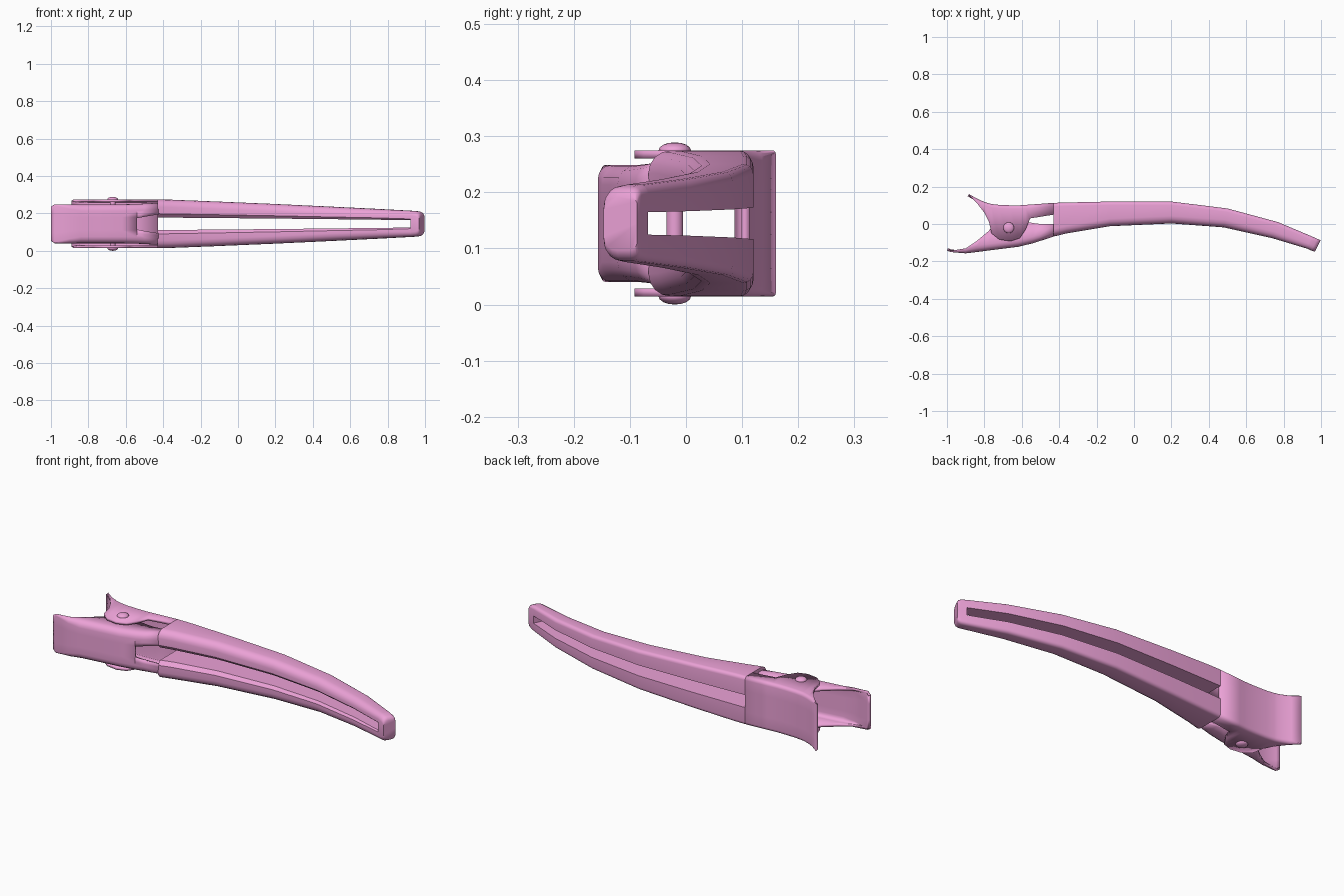
import bpy, bmesh, math

if "Cube" in bpy.data.objects:
    bpy.data.objects.remove(bpy.data.objects["Cube"])

ZC = 0.1445
pink = bpy.data.materials.new("pink_plastic")
pink.diffuse_color = (0.84, 0.36, 0.68, 1)
pink.use_nodes = True
pink.node_tree.nodes["Principled BSDF"].inputs["Base Color"].default_value = pink.diffuse_color


def finish(ob, angle=40):
    ob.data.materials.append(pink)
    bpy.ops.object.select_all(action='DESELECT')
    ob.select_set(True)
    bpy.context.view_layer.objects.active = ob
    bpy.ops.object.shade_smooth_by_angle(angle=math.radians(angle))


def corner(w, y, r, d, n=4):
    """Rounded corner from the face at height y round to the side at z = w."""
    return [(w - r + r * math.sin(a), y + d * r * (1 - math.cos(a)))
            for a in (math.pi / 2 * i / n for i in range(n + 1))]


def loft(name, runs, closed, outward=0):
    """Skin each run of (x, lean, section) on both sides of the centre plane."""
    bm = bmesh.new()
    for run in runs:
        for side in (1, -1):
            rings = []
            for x, lean, pts in run:
                ytop = max(p[1] for p in pts)
                rings.append([bm.verts.new((x + lean * (y - ytop), y, ZC + side * z))
                              for z, y in pts])
            n = len(rings[0])
            for a, b in zip(rings, rings[1:]):
                for i in range(n if closed else n - 1):
                    j = (i + 1) % n
                    bm.faces.new((a[i], a[j], b[j], b[i]))
            if closed:
                bm.faces.new(rings[0])
                bm.faces.new(rings[-1])
    bmesh.ops.remove_doubles(bm, verts=bm.verts, dist=0.0004)
    if closed:
        # drop the walls buried inside the joined frame
        inner = [f for f in bm.faces
                 if all(abs(v.co.z - ZC) < 1e-4 for v in f.verts)]
        bmesh.ops.delete(bm, geom=inner, context='FACES')
    bmesh.ops.recalc_face_normals(bm, faces=bm.faces)
    if outward and sum(f.normal.y * f.calc_area() for f in bm.faces) * outward < 0:
        bmesh.ops.reverse_faces(bm, faces=bm.faces)
    me = bpy.data.meshes.new(name)
    bm.to_mesh(me)
    bm.free()
    ob = bpy.data.objects.new(name, me)
    bpy.context.collection.objects.link(ob)
    if not closed:
        m = ob.modifiers.new("thickness", 'SOLIDIFY')
        m.thickness, m.offset = 0.014, -1
    finish(ob)
    return ob


# Long slotted jaws, closed together
def arm_section(yf, yb, w, s, c):
    h = yb - yf
    front = corner(w, yf, min(0.04, 0.4 * h), 1)
    back = corner(w, yb, min(0.018, 0.25 * h), -1)
    return [(s, yf + c), (s + c, yf)] + front + back[::-1] + [(s, yb)]


# x, lean, front y, back y, half width, half slot, slot chamfer
arms = [(-0.43, 0, -0.067, 0.113, 0.130, 0.034, 0.020),
        (-0.36, 0, -0.050, 0.115, 0.129, 0.033, 0.020),
        (-0.13, 0, -0.012, 0.120, 0.120, 0.031, 0.018),
        (0.20, 0, 0.003, 0.120, 0.106, 0.028, 0.015),
        (0.50, 0.2, -0.018, 0.083, 0.092, 0.025, 0.012),
        (0.77, 0.4, -0.075, 0.010, 0.079, 0.022, 0.010),
        (0.955, 0.5, -0.131, -0.068, 0.069, 0.020, 0.006)]
tip = [(0.955, 0.5, -0.131, -0.068, 0.069, 0, 0.0),
       (0.98, 0.5, -0.142, -0.079, 0.066, 0, 0.0),
       (0.992, 0.5, -0.146, -0.084, 0.060, 0, 0.0),
       (0.998, 0.5, -0.147, -0.087, 0.048, 0, 0.0)]
loft("slotted_jaws", [[(a[0], a[1], arm_section(*a[2:])) for a in run]
                      for run in (arms, tip)], True)


# Handle plates with ears folded down the sides
def plate_section(y, edge, w, s, r, d):
    r = min(r, abs(edge - y) * 0.9)
    return [(s, y), (s + (w - r - s) * 0.5, y)] + corner(w, y, r, d) + [(w, edge)]


# x, outer y, ear edge y
back = [(-0.882, 0.160, 0.154), (-0.84, 0.136, 0.112), (-0.80, 0.118, 0.060),
        (-0.775, 0.110, 0.010), (-0.762, 0.107, -0.05), (-0.72, 0.102, -0.083),
        (-0.66, 0.100, -0.092), (-0.61, 0.100, -0.075), (-0.58, 0.102, -0.03),
        (-0.555, 0.104, 0.030), (-0.43, 0.113, 0.050)]
loft("back_handle", [[(x, 0, plate_section(y, e, 0.130, 0, 0.018, -1))
                      for x, y, e in back]], False, 1)

# x, outer y, ear edge y, half width, half slot
front = [(-1.0, -0.142, -0.138, 0.092, 0), (-0.98, -0.150, -0.143, 0.104, 0),
         (-0.90, -0.157, -0.130, 0.104, 0), (-0.84, -0.150, -0.090, 0.104, 0),
         (-0.78, -0.142, -0.040, 0.104, 0), (-0.74, -0.137, 0.005, 0.104, 0),
         (-0.62, -0.122, 0.020, 0.104, 0), (-0.54, -0.103, 0.005, 0.106, 0)]
notch = [(-0.54, -0.103, 0.005, 0.106, 0.030), (-0.50, -0.090, 0.0, 0.108, 0.038),
         (-0.425, -0.066, 0.0, 0.112, 0.050)]
loft("front_handle", [[(x, 0, plate_section(y, e, w, s, 0.035, 1))
                       for x, y, e, w, s in run] for run in (front, notch)], False, -1)

# Hinge pin with domed heads
bpy.ops.mesh.primitive_cylinder_add(vertices=16, radius=0.015, depth=0.26,
                                    location=(-0.67, -0.02, ZC))
bpy.context.object.name = "hinge_pin"
finish(bpy.context.object)
for side, label in ((1, "upper"), (-1, "lower")):
    bpy.ops.mesh.primitive_uv_sphere_add(segments=16, ring_count=8, radius=1,
                                         location=(-0.67, -0.02, ZC + side * 0.130))
    head = bpy.context.object
    head.name = label + "_pin_head"
    head.scale = (0.029, 0.029, 0.0145)
    finish(head)
